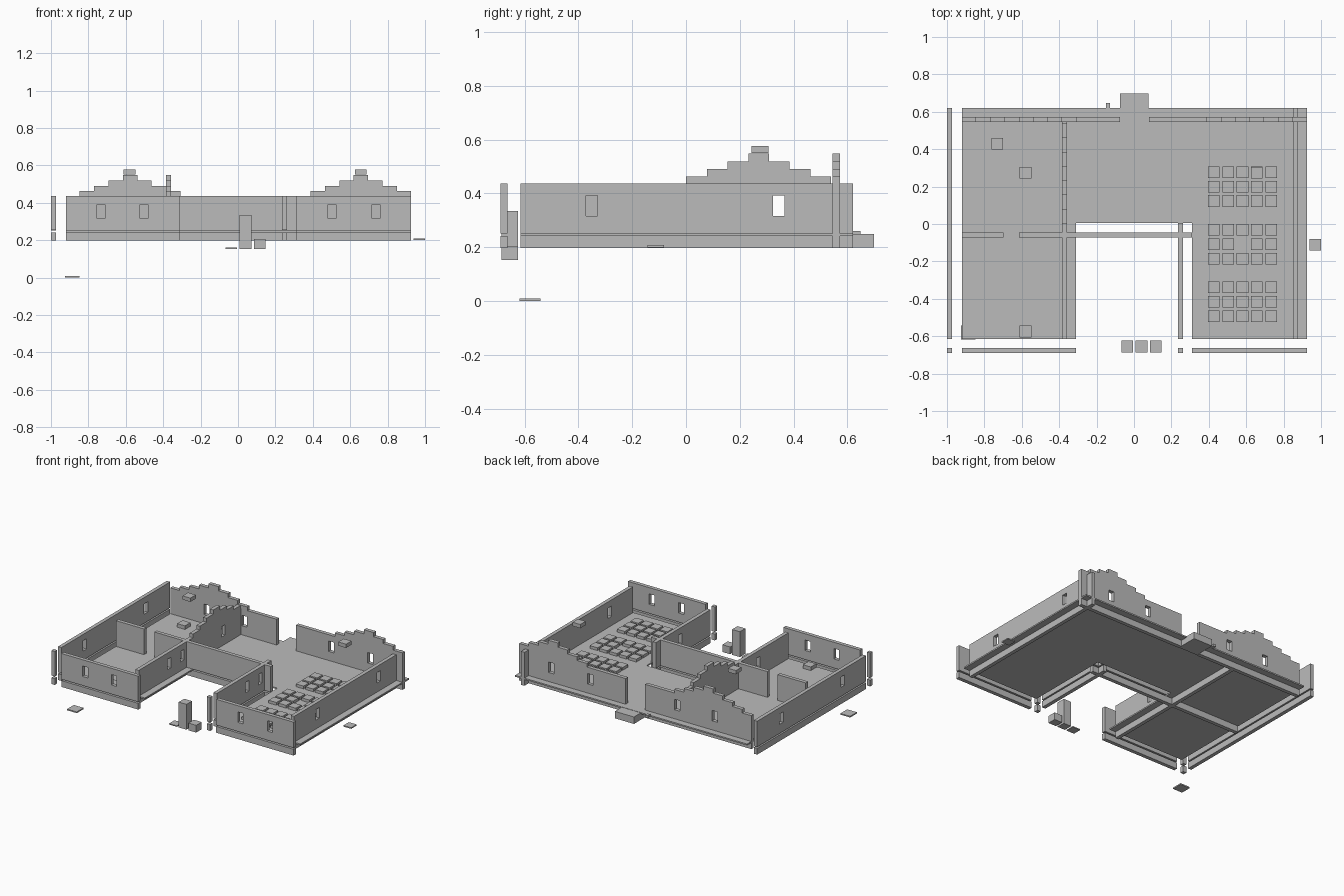
import bpy, bmesh
from mathutils import Vector

cube = bpy.data.objects.get("Cube")
if cube:
    bpy.data.objects.remove(cube, do_unlink=True)

grey = bpy.data.materials.new("stone_grey")
grey.use_nodes = True
colour = (0.5, 0.5, 0.5, 1)
grey.diffuse_color = colour
grey.node_tree.nodes["Principled BSDF"].inputs["Base Color"].default_value = colour

# Heights shared by the whole building
BASE, SLAB, FLOOR, TOP = 0.197, 0.242, 0.252, 0.437
THICK = 0.027
STEP = 0.077
COURSES = (0.463, 0.49, 0.518, 0.548)


def finish(bm, name):
    bmesh.ops.recalc_face_normals(bm, faces=bm.faces[:])
    mesh = bpy.data.meshes.new(name)
    bm.to_mesh(mesh)
    bm.free()
    mesh.materials.append(grey)
    obj = bpy.data.objects.new(name, mesh)
    bpy.context.collection.objects.link(obj)
    return obj


def box(name, x, y, z):
    bm = bmesh.new()
    bmesh.ops.create_cube(bm, size=1)
    for v in bm.verts:
        v.co = Vector([r[0] + (c + 0.5) * (r[1] - r[0]) for r, c in zip((x, y, z), v.co)])
    return finish(bm, name)


def extrude(bm, offset):
    new = bmesh.ops.extrude_face_region(bm, geom=bm.faces[:])["geom"]
    bmesh.ops.translate(bm, vec=offset, verts=[g for g in new if isinstance(g, bmesh.types.BMVert)])


def wall(name, axis, pos, start, end, windows=(), gable=None, doors=()):
    """Panel along an axis, with window holes, door gaps and a stepped gable; plus its footing."""
    holes = [(w - 0.021, w + 0.021, 0.317, 0.392) for w in windows]
    holes += [(d[0], d[1], FLOOR, TOP) for d in doors]
    cuts, levels = {start, end}, {FLOOR, TOP}
    for a, b, low, high in holes:
        cuts |= {a, b}
        levels |= {low, high}
    if gable is not None:
        levels |= set(COURSES)
        for i in range(len(COURSES)):
            half = STEP * (i + 0.5)
            cuts |= {gable - half, gable + half}
    cuts = sorted(c for c in cuts if start <= c <= end)
    levels = sorted(levels)

    def solid(u, z):
        if any(a < u < b and low < z < high for a, b, low, high in holes):
            return False
        if z < TOP:
            return True
        course = sum(z > c for c in COURSES)
        return abs(u - gable) < STEP * (len(COURSES) - course - 0.5)

    bm = bmesh.new()
    points = {}

    def vert(u, z):
        if (u, z) not in points:
            points[u, z] = bm.verts.new((u, pos, z) if axis == "x" else (pos, u, z))
        return points[u, z]

    for a, b in zip(cuts, cuts[1:]):
        for low, high in zip(levels, levels[1:]):
            if solid((a + b) / 2, (low + high) / 2):
                bm.faces.new([vert(a, low), vert(b, low), vert(b, high), vert(a, high)])
    extrude(bm, Vector((0, THICK, 0)) if axis == "x" else Vector((THICK, 0, 0)))
    finish(bm, name)
    along, across = (start, end), (pos, pos + THICK)
    x, y = (along, across) if axis == "x" else (across, along)
    box(name + "_footing", x, y, (BASE, SLAB))


# U-shaped floor slab
bm = bmesh.new()
outline = [(-0.92, -0.615), (-0.31, -0.615), (-0.31, 0.005), (0.31, 0.005),
           (0.31, -0.615), (0.925, -0.615), (0.925, 0.62), (-0.92, 0.62)]
bm.faces.new([bm.verts.new((x, y, SLAB)) for x, y in outline])
extrude(bm, Vector((0, 0, FLOOR - SLAB)))
finish(bm, "floor_slab")

# Outer walls
wall("front_wall_right", "x", -0.69, -0.92, -0.31, (-0.732, -0.503))
wall("front_wall_left", "x", -0.69, 0.31, 0.925, (0.503, 0.737))
wall("back_wall_right", "x", 0.545, -0.92, -0.075, (-0.63, -0.33), gable=-0.577)
wall("back_wall_left", "x", 0.545, 0.08, 0.925, (0.36, 0.67), gable=0.657)
wall("side_wall_right", "y", -1.0, -0.615, 0.62, (-0.35, 0.345))
wall("side_wall_left", "y", 0.85, -0.615, 0.62, (-0.35, 0.345))

# Courtyard and inner walls
wall("courtyard_wall_right", "y", -0.385, -0.615, 0.545, (-0.27, -0.12, 0.345), gable=0.27)
wall("courtyard_wall_left", "y", 0.235, -0.615, 0.005, (-0.27, -0.12))
wall("cross_wall", "x", -0.072, -0.92, 0.31, doors=[(-0.697, -0.615)])

# Split corner posts
for side, x in (("right", -1.0), ("left", 0.235)):
    for part, z in (("upper", (0.258, TOP)), ("lower", (BASE, SLAB))):
        box(f"corner_post_{side}_{part}", (x, x + THICK), (-0.69, -0.69 + THICK), z)


def block(name, x, y, low, high, size=0.062):
    h = size / 2
    return box(name, (x - h, x + h), (y - h, y + h), (low, high))


# Seat blocks in three groups, one place left empty
for group in range(3):
    for row in range(3):
        for col in range(5):
            if (group, row, col) != (1, 1, 2):
                block("seat_block", 0.426 + STEP * col,
                      0.277 - 0.308 * group - STEP * row, FLOOR, 0.272)

# Room blocks and raised gable caps
block("room_block_back", -0.732, 0.43, FLOOR, 0.278)
block("room_block_front", -0.58, -0.575, FLOOR, 0.278)
for x in (-0.58, 0.657):
    block("gable_cap", x, 0.275, 0.55, 0.577)

# Back doorstep and hinge block
box("doorstep", (-0.075, 0.077), (0.545, 0.698), (0.2, 0.25))
box("step_block", (-0.15, -0.127), (0.62, 0.648), (0.243, 0.26))

# Loose courtyard blocks and ground plates
for name, x, top in (("courtyard_plate", -0.037, 0.16), ("courtyard_pillar", 0.04, 0.335),
                     ("courtyard_block", 0.117, 0.205)):
    block(name, x, -0.655, 0.153, top)
block("side_plate", 0.969, -0.112, 0.2, 0.208)
block("ground_plate", -0.887, -0.58, 0.0, 0.009, 0.077)
